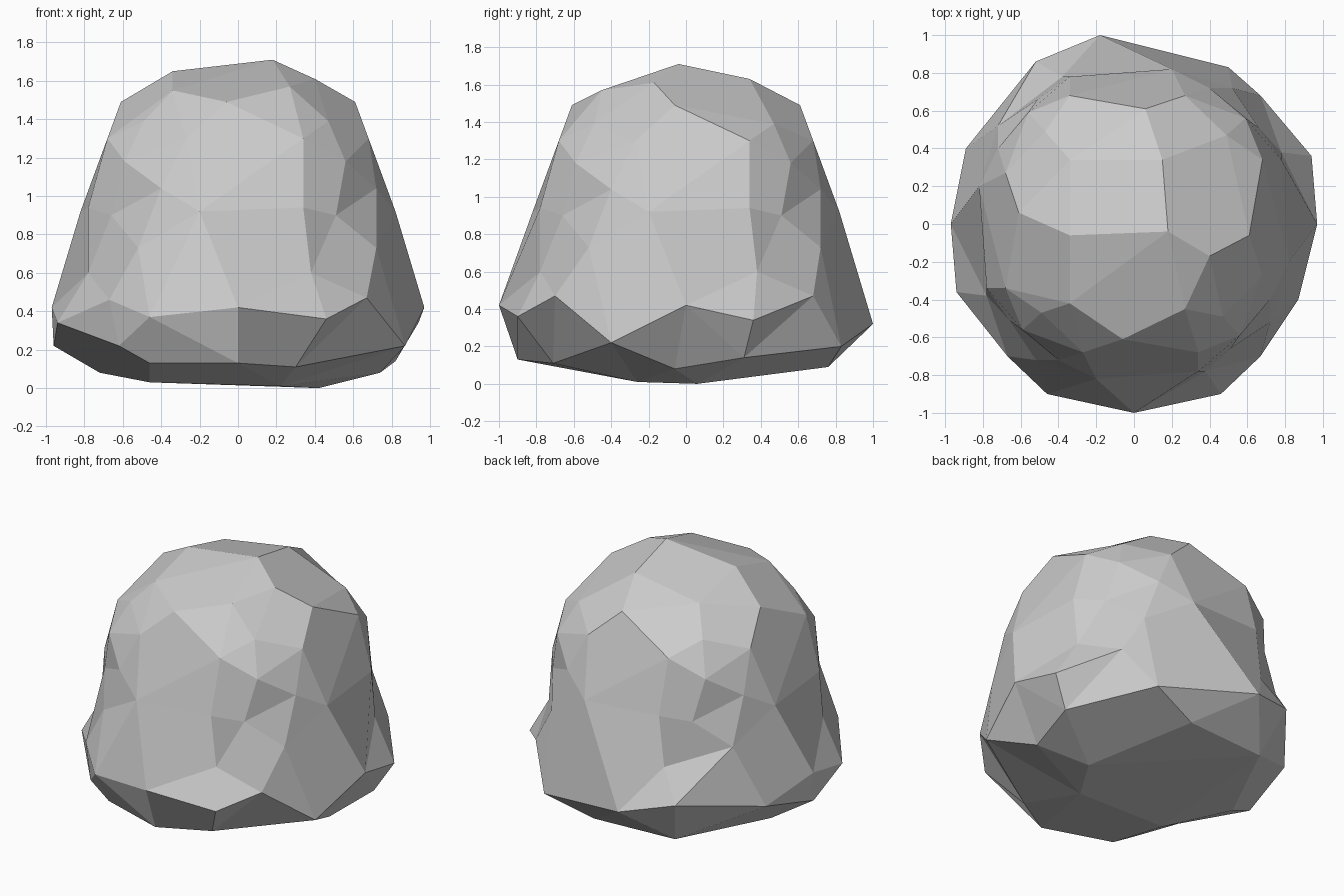
import bpy, bmesh
from mathutils import Vector, Matrix
from math import pi

if "Cube" in bpy.data.objects:
    bpy.data.objects.remove(bpy.data.objects["Cube"])

# Underside, slightly tilted
base = [(0, -.9, .13), (.3, -.71, .11), (-.46, -.75, .13), (-.62, -.72, .22),
        (.22, -.26, .01), (.42, .06, 0), (-.46, -.27, .03), (-.72, .1, .08),
        (.74, -.06, .08), (.82, .31, .14), (.17, .76, .09), (-.42, .72, .09),
        (-.96, -.02, .22)]

# Wide ledge around the foot
ledge = [(0, -1, .42), (.46, -.9, .36), (.67, -.7, .47), (.87, -.4, .22),
         (.97, 0, .42), (.94, .36, .34), (.67, .68, .47), (.5, .83, .2),
         (-.18, 1, .32), (-.52, .86, .4), (-.89, .4, .32), (-.97, 0, .42),
         (-.94, -.36, .34), (-.67, -.7, .46), (-.46, -.9, .37)]

# One side of the body, repeated at four quarter turns
side = [(-.2, -.82, .92), (.34, -.78, .94), (.51, -.66, .9), (-.52, -.72, .73),
        (-.4, -.72, 1.04), (.38, -.78, .6), (.34, -.68, 1.3), (.56, -.59, 1.18),
        (-.27, -.68, 1.3), (-.49, -.47, 1.39), (-.06, -.61, 1.49)]

# Crown
crown = [(.18, -.04, 1.71), (-.34, -.06, 1.65), (-.34, .34, 1.55),
         (.15, .34, 1.63), (.4, -.17, 1.61), (.27, -.45, 1.57), (-.34, -.42, 1.55)]

points = [Vector(p) for p in base + ledge + crown]
for k in range(4):
    turn = Matrix.Rotation(k * pi / 2, 3, 'Z')
    points += [turn @ Vector(p) for p in side]

# Skin the points by direction from the middle, then restore their true
# positions so the shallow hollows survive
centre = Vector((0, 0, .7))
bm = bmesh.new()
home = {}
for p in points:
    home[bm.verts.new((p - centre).normalized())] = p
bmesh.ops.convex_hull(bm, input=list(bm.verts))
for v, p in home.items():
    if v.is_valid:
        v.co = p

# Merge nearly flat triangles into broad facets
bmesh.ops.dissolve_limit(bm, angle_limit=.07, verts=list(bm.verts), edges=list(bm.edges))
bmesh.ops.recalc_face_normals(bm, faces=list(bm.faces))

mesh = bpy.data.meshes.new("boulder")
bm.to_mesh(mesh)
bm.free()
bpy.context.collection.objects.link(bpy.data.objects.new("boulder", mesh))
